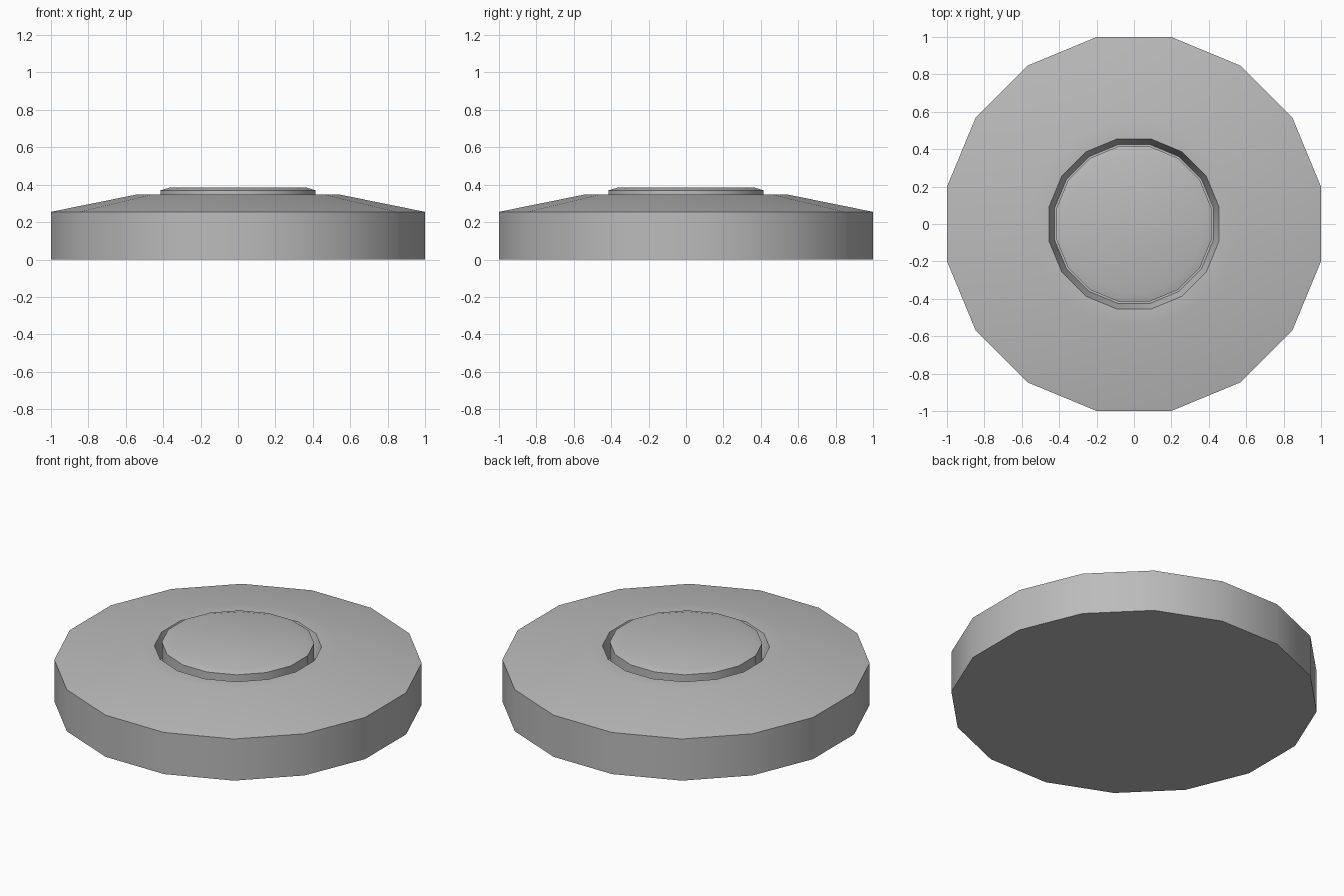
import bpy
import math

cube = bpy.data.objects.get("Cube")
if cube:
    bpy.data.objects.remove(cube, do_unlink=True)

SIDES = 16

grey = bpy.data.materials.new("plain grey")
grey.use_nodes = True
colour = (0.5, 0.5, 0.5, 1.0)
grey.diffuse_color = colour
grey.node_tree.nodes["Principled BSDF"].inputs["Base Color"].default_value = colour


def lathe(name, profile):
    """Turn (flat-to-centre distance, height) points into a capped faceted solid."""
    step = math.tau / SIDES
    verts, faces = [], []
    for distance, z in profile:
        r = distance / math.cos(step / 2)
        for i in range(SIDES):
            a = (i + 0.5) * step
            verts.append((r * math.cos(a), r * math.sin(a), z))
    for ring in range(len(profile) - 1):
        low, high = ring * SIDES, (ring + 1) * SIDES
        for i in range(SIDES):
            j = (i + 1) % SIDES
            faces.append((low + i, low + j, high + j, high + i))
    faces.append(tuple(reversed(range(SIDES))))
    faces.append(tuple(range(len(verts) - SIDES, len(verts))))
    mesh = bpy.data.meshes.new(name)
    mesh.from_pydata(verts, [], faces)
    mesh.materials.append(grey)
    obj = bpy.data.objects.new(name, mesh)
    bpy.context.collection.objects.link(obj)
    bpy.ops.object.select_all(action="DESELECT")
    obj.select_set(True)
    bpy.context.view_layer.objects.active = obj
    bpy.ops.object.shade_smooth_by_angle(angle=math.radians(30))
    return obj


# Base disc: straight side, sloping top, flat lip and a recess for the button
lathe("base", [(1.0, 0.0), (1.0, 0.255), (0.545, 0.347), (0.455, 0.347), (0.425, 0.25)])

# Raised centre button with a softly chamfered top, standing in the recess
lathe("button", [(0.415, 0.251), (0.415, 0.37), (0.365, 0.385)])
